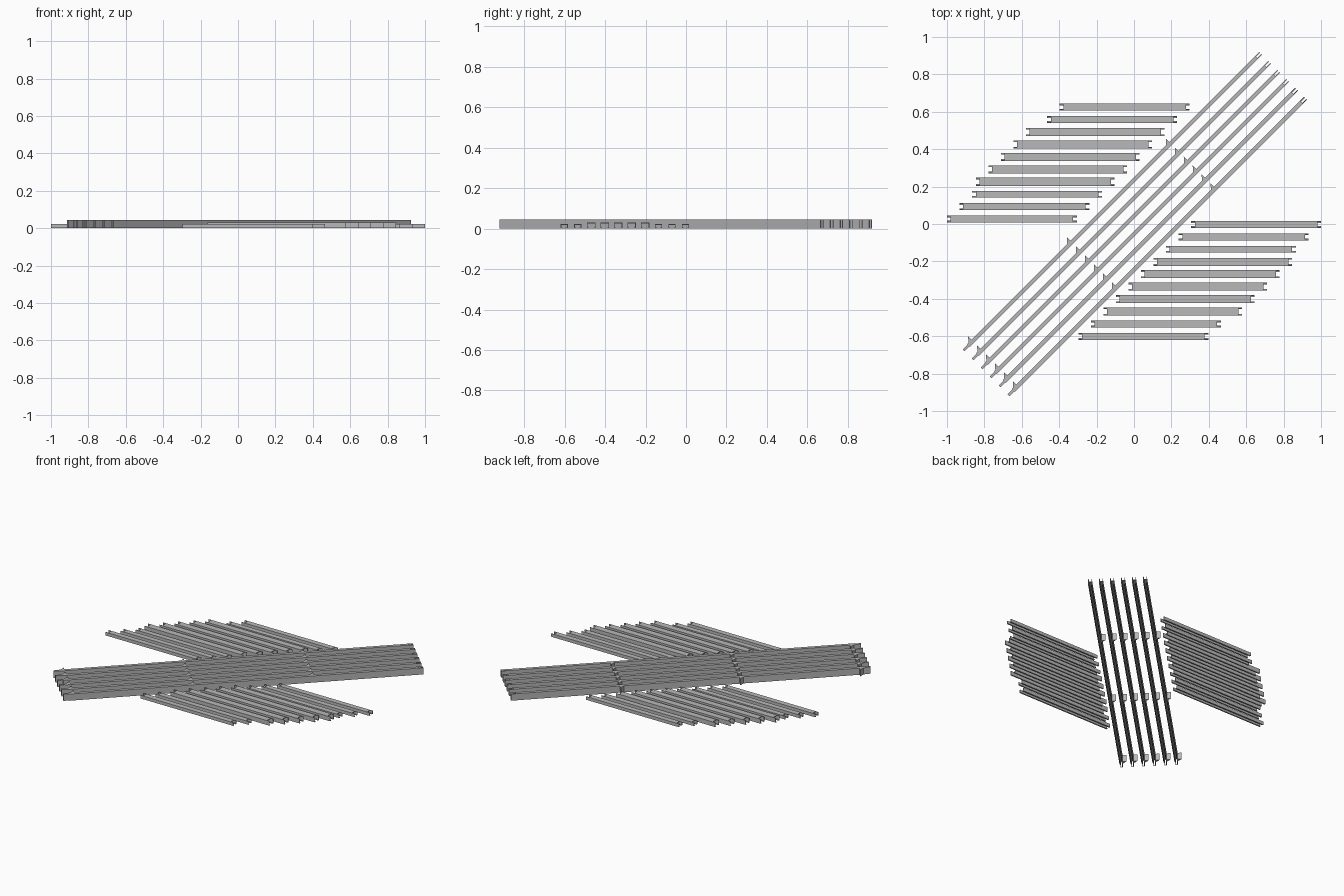
import bpy, bmesh, math

if "Cube" in bpy.data.objects:
    bpy.data.objects.remove(bpy.data.objects["Cube"])

steel = bpy.data.materials.new("grey steel")
steel.diffuse_color = (0.48, 0.48, 0.48, 1)
steel.use_nodes = True
steel.node_tree.nodes["Principled BSDF"].inputs["Base Color"].default_value = steel.diffuse_color


def prism(bm, profile, u0, u1):
    """Extrude a (v, z) profile along u."""
    a = [bm.verts.new((u0, v, z)) for v, z in profile]
    b = [bm.verts.new((u1, v, z)) for v, z in profile]
    n = len(profile)
    bm.faces.new(a)
    bm.faces.new(b)
    for i in range(n):
        j = (i + 1) % n
        bm.faces.new((a[i], a[j], b[j], b[i]))


def channel(w, h, t, lip):
    """Downward-open channel section with inward lips."""
    o, i, l = w / 2, w / 2 - t, w / 2 - lip
    right = [(l, 0), (o, 0), (o, h), (-o, h), (-o, 0), (-l, 0)]
    return right + [(-l, t), (-i, t), (-i, h - t), (i, h - t), (i, t), (l, t)]


def flange(w, h, t, lip, side):
    """One side wall with its lip, left standing where the web is notched."""
    o, i, l = w / 2, w / 2 - t, w / 2 - lip
    return [(side * v, z) for v, z in ((l, 0), (o, 0), (o, h), (i, h), (i, t), (l, t))]


def finish(bm, name, x, y, angle=0):
    bmesh.ops.recalc_face_normals(bm, faces=bm.faces)
    me = bpy.data.meshes.new(name)
    bm.to_mesh(me)
    bm.free()
    me.materials.append(steel)
    ob = bpy.data.objects.new(name, me)
    ob.location = (x, y, 0)
    ob.rotation_euler.z = angle
    bpy.context.collection.objects.link(ob)


def slat(name, x, y, length, w, h):
    """Channel with the web notched at both ends."""
    bm = bmesh.new()
    half, notch, sec = length / 2, 0.02, (w, h, 0.004, 0.009)
    prism(bm, channel(*sec), -half + notch, half - notch)
    for s in (-1, 1):
        prism(bm, flange(*sec, s), -half, -half + notch)
        prism(bm, flange(*sec, s), half - notch, half)
    finish(bm, name, x, y)


# Two staggered groups of slats, one turned half round from the other
for i in range(10):
    wide = 2 <= i <= 6
    length, w, h = (0.742, 0.043, 0.03) if wide else (0.695, 0.036, 0.022)
    x, y = 0.298 - 0.067 * i - length / 2, 0.625 - 0.0665 * i
    slat(f"left_slat_{i + 1}", x, y, length, w, h)
    slat(f"right_slat_{i + 1}", -x, 0.024 - y, length, w, h)

# Six long diagonal rails
H = 0.045
for i in range(6):
    bm = bmesh.new()
    sec = (0.022, H, 0.003, 0.006)
    prism(bm, channel(*sec), -1.09, 1.09)
    # forked far end
    for s in (-1, 1):
        prism(bm, flange(*sec, s), 1.09, 1.12)
    # narrowed near end that fits a fork
    prism(bm, channel(0.014, H, 0.002, 0.004), -1.125, -1.085)
    finish(bm, f"rail_{i + 1}", -0.115 + 0.048 * i, 0.12 - 0.048 * i, math.pi / 4)

    # triangular clips along one side of the rail
    bm = bmesh.new()
    for u in (-1.066, -0.318, 0.428):
        pts = [(u + 0.011, 0.011), (u + 0.011, 0.036), (u - 0.013, 0.011)]
        lo = [bm.verts.new((a, b, 0)) for a, b in pts]
        hi = [bm.verts.new((a, b, H)) for a, b in pts]
        bm.faces.new(lo)
        bm.faces.new(hi)
        for k in range(3):
            m = (k + 1) % 3
            bm.faces.new((lo[k], lo[m], hi[m], hi[k]))
    finish(bm, f"rail_clips_{i + 1}", -0.115 + 0.048 * i, 0.12 - 0.048 * i, math.pi / 4)
